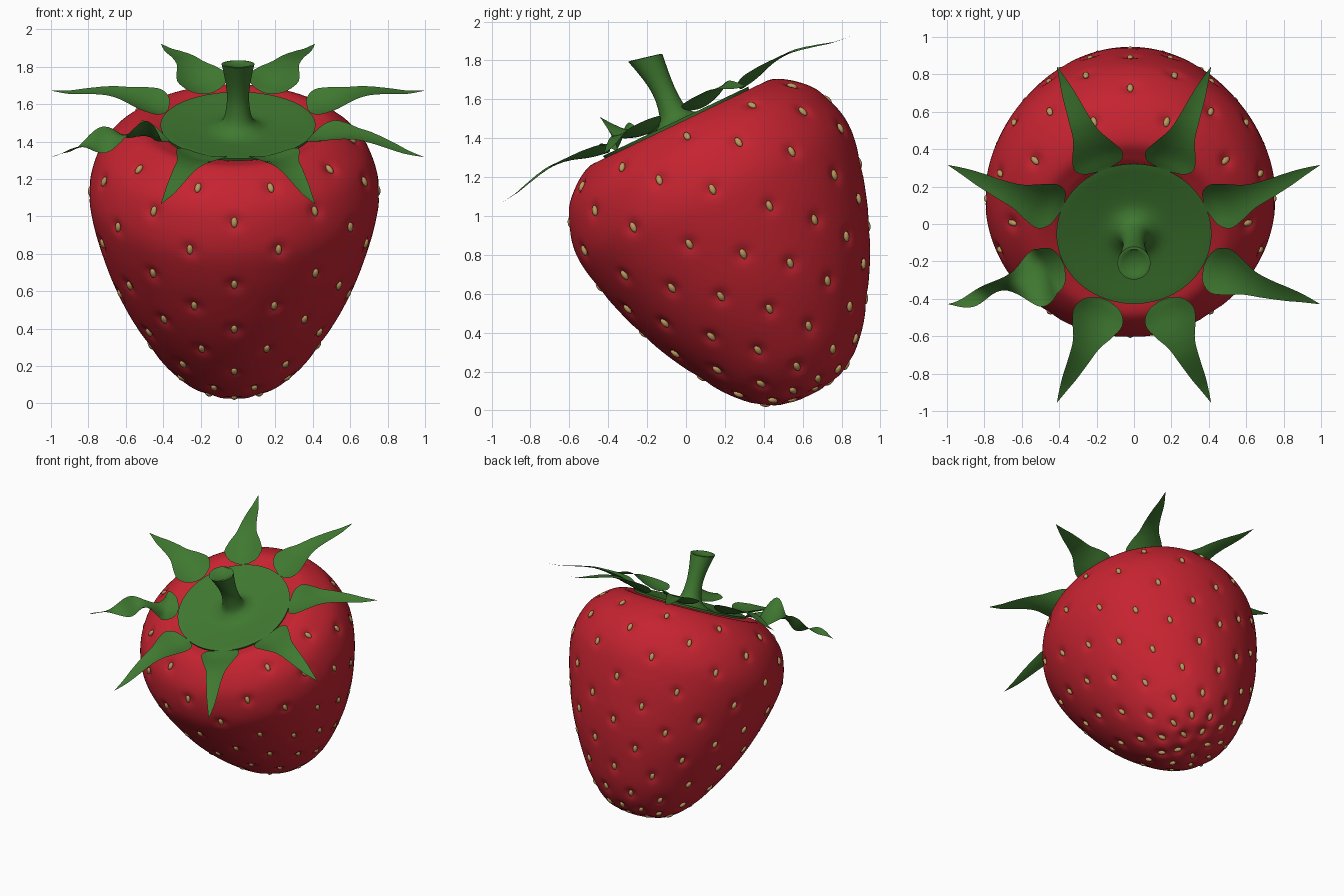
import bpy, bmesh, math
from mathutils import Matrix, Vector, kdtree

cube = bpy.data.objects.get("Cube")
if cube:
    bpy.data.objects.remove(cube)

# Everything is built upright around the cap centre, then leaned forward
LEAN = Matrix.Translation((0, -0.05, 1.48)) @ Matrix.Rotation(math.radians(25.5), 4, 'X')
BERRY_AXIS = Vector((-0.02, 0.02, 0))


def material(name, color):
    m = bpy.data.materials.new(name)
    m.use_nodes = True
    m.diffuse_color = (*color, 1)
    bsdf = m.node_tree.nodes["Principled BSDF"]
    bsdf.inputs["Base Color"].default_value = (*color, 1)
    bsdf.inputs["Roughness"].default_value = 0.6
    return m


RED = material("berry red", (0.56, 0.017, 0.03))
GREEN = material("leaf green", (0.05, 0.19, 0.03))
TAN = material("seed tan", (0.5, 0.32, 0.11))


def finish(name, bm, mat, angle=60, recalc=True):
    if recalc:
        bmesh.ops.recalc_face_normals(bm, faces=bm.faces)
    bm.transform(LEAN)
    mesh = bpy.data.meshes.new(name)
    bm.to_mesh(mesh)
    bm.free()
    mesh.materials.append(mat)
    obj = bpy.data.objects.new(name, mesh)
    bpy.context.collection.objects.link(obj)
    bpy.ops.object.select_all(action='DESELECT')
    obj.select_set(True)
    bpy.context.view_layer.objects.active = obj
    bpy.ops.object.shade_smooth_by_angle(angle=math.radians(angle))
    return obj


def smooth_path(points, steps):
    """Catmull-Rom curve through 2D points."""
    p = [Vector(q) for q in points]
    p = [2 * p[0] - p[1]] + p + [2 * p[-1] - p[-2]]
    out = []
    for a, b, c, d in zip(p, p[1:], p[2:], p[3:]):
        for i in range(steps):
            t = i / steps
            out.append(0.5 * (2 * b + (c - a) * t + (2 * a - 5 * b + 4 * c - d) * t * t
                              + (3 * b - a - 3 * c + d) * t ** 3))
    return out + [p[-2]]


def lathe(profile, segments, centre=Vector()):
    bm = bmesh.new()
    rings = []
    for r, z in profile:
        if r < 0.001:
            rings.append([bm.verts.new(centre + Vector((0, 0, z)))] * segments)
        else:
            rings.append([bm.verts.new(centre + Vector((r * math.cos(a), r * math.sin(a), z)))
                          for a in (math.tau * i / segments for i in range(segments))])
    for low, high in zip(rings, rings[1:]):
        for i in range(segments):
            j = (i + 1) % segments
            corners = list(dict.fromkeys((low[i], low[j], high[j], high[i])))
            bm.faces.new(corners)
    return bm


# Berry outline from the dished top down to the blunt tip
outline = smooth_path([(0, -0.06), (0.3, -0.05), (0.42, -0.02), (0.52, -0.01), (0.635, -0.08),
                       (0.725, -0.19), (0.775, -0.37), (0.757, -0.55), (0.7, -0.76),
                       (0.63, -0.95), (0.535, -1.14), (0.39, -1.365), (0.235, -1.51),
                       (0.09, -1.555), (0, -1.56)], 9)

# Seed placements: staggered rings that follow the outline
seeds = []
outer = [i for i, p in enumerate(outline) if p.x > 0.05 and i > len(outline) // 4]
rows = [(-0.08, 10), (-0.235, 10), (-0.39, 10), (-0.585, 10), (-0.75, 10), (-0.91, 10),
        (-1.07, 10), (-1.235, 10), (-1.4, 10), (-1.505, 10), (-1.55, 5)]
for row, (height, count) in enumerate(rows):
    k = min(outer, key=lambda i: abs(outline[i].y - height))
    r, z = outline[k]
    slope = (outline[k - 1] - outline[k + 1]).normalized()
    for n in range(count):
        a = -math.pi / 2 + math.tau * (n + (0.5 if row % 2 == 0 else 0)) / count
        out = Vector((math.cos(a), math.sin(a), 0))
        along = out * slope.x + Vector((0, 0, slope.y))
        side = Vector((-math.sin(a), math.cos(a), 0))
        seeds.append((BERRY_AXIS + out * r + Vector((0, 0, z)), side, along, side.cross(along)))

# Berry body, dimpled around each seed
tree = kdtree.KDTree(len(seeds))
for i, s in enumerate(seeds):
    tree.insert(s[0], i)
tree.balance()
bm = lathe(outline, 200, BERRY_AXIS)
for v in bm.verts:
    place, i, dist = tree.find(v.co)
    if dist < 0.12:
        v.co -= seeds[i][3] * 0.02 * math.exp(-(dist / 0.036) ** 2)
finish("berry", bm, RED, 80)

# Seeds
bm = bmesh.new()
for place, side, along, normal in seeds:
    frame = Matrix((side, along, normal)).transposed().to_4x4()
    frame.translation = place - normal * 0.008
    bmesh.ops.create_icosphere(bm, subdivisions=2, radius=1,
                               matrix=frame @ Matrix.Diagonal((0.017, 0.029, 0.014, 1)))
finish("seeds", bm, TAN)

# Cap disc flowing up into the stem, with a dished, tilted cut end
cap = [(0, -0.03), (0.41, -0.008), (0.415, 0.008)]
cap += smooth_path([(0.4, 0.008), (0.28, -0.004), (0.17, -0.01), (0.11, 0.01), (0.075, 0.05),
                    (0.06, 0.14), (0.062, 0.22), (0.074, 0.3), (0.088, 0.37)], 4)
cap += [(0.075, 0.372), (0.06, 0.36), (0, 0.355)]
bm = lathe(cap, 48)
for v in bm.verts:
    t = max(0, min(1, v.co.z / 0.37))
    v.co.z -= 0.22 * v.co.y * t * t
    v.co.y += 0.012 * math.sin(math.pi * t)
finish("cap_and_stem", bm, GREEN, 50)

# Leaves: pointed wavy blades around the cap
widths = smooth_path([(0.415, 0.03), (0.44, 0.105), (0.5, 0.14), (0.58, 0.115), (0.67, 0.075),
                      (0.78, 0.055), (0.9, 0.038), (1.0, 0.018), (1.075, 0.001)], 4)
heights = smooth_path([(0.415, 0.012), (0.5, 0.025), (0.62, 0.06), (0.74, 0.07),
                       (0.87, 0.048), (0.98, 0.025), (1.075, 0.016)], 12)
ACROSS = 6


def leaf(name, angle, twist):
    bm = bmesh.new()
    spin = Matrix.Rotation(angle, 4, 'Z')
    lines = []
    for u, w in widths:
        h = min(heights, key=lambda p: abs(p.x - u)).y
        wave = math.sin((u - 0.5) / 0.575 * math.tau * 1.5) if u > 0.5 else 0
        line = []
        for i in range(ACROSS + 1):
            v = w * (2 * i / ACROSS - 1)
            z = h + 0.3 * v * v / 0.14 + twist * wave * (v * 0.9 + 0.018)
            line.append(bm.verts.new(spin @ Vector((u, v + twist * wave * 0.015, z))))
        lines.append(line)
    for a, b in zip(lines, lines[1:]):
        for i in range(ACROSS):
            bm.faces.new((a[i], b[i], b[i + 1], a[i + 1]))
    finish(name, bm, GREEN, 80, recalc=False)


for n in range(8):
    leaf(f"leaf_{n + 1}", math.radians(22.5 + 45 * n), 1.0 if n == 4 else 0.0)
